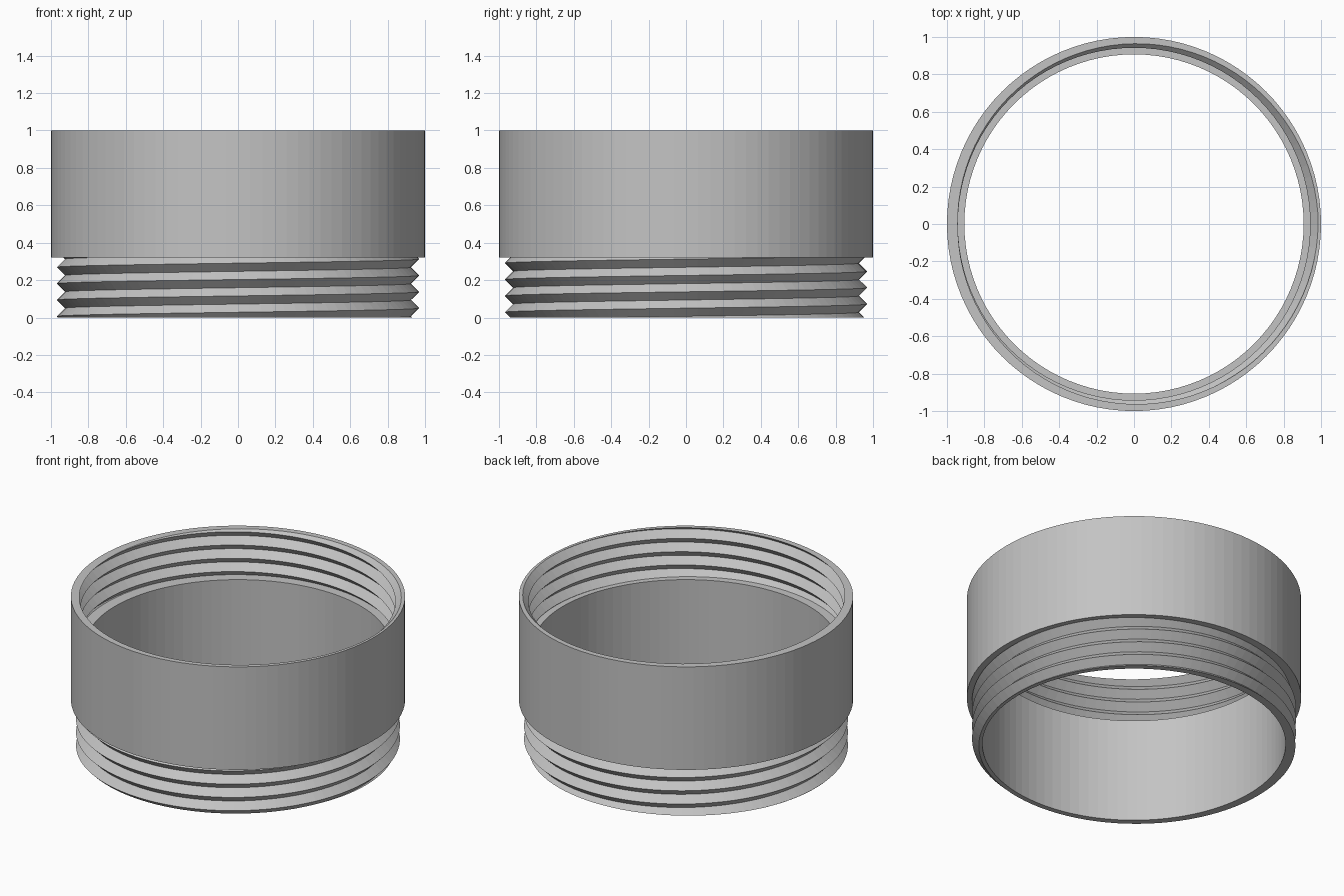
import bpy, bmesh
from math import cos, sin, pi

cube = bpy.data.objects.get("Cube")
if cube:
    bpy.data.objects.remove(cube)

SEGMENTS = 96
PITCH = 0.0875
CREST = 0.225              # height of an outer thread crest at angle zero
BORE = 0.907
COLLAR = 1.0
NECK_TOP, LEDGE, TOP = 0.32, 0.687, 1.0


def thread(angle, low, high, root, depth, lift):
    """Zigzag section of a right-handed thread, clipped between two heights."""
    start = CREST + lift + PITCH * angle / (2 * pi)
    first = int((low - start) / PITCH) * 2 - 6
    base = int((low - CREST - lift) / PITCH) * 2 - 6
    first = base           # same count for every column
    points = []
    for k in range(first, first + 20):
        z = min(max(start + k * PITCH / 2, low), high)
        phase = ((z - start) / PITCH) % 1.0
        points.append((root + depth * abs(2 * phase - 1), z))
    return points


def section(angle):
    """Closed wall section: bore, outer thread, collar, inner thread."""
    outer = thread(angle, 0.0, NECK_TOP, 0.925, 0.044, 0.0)
    inner = thread(angle, LEDGE, TOP, 0.942, 0.043, LEDGE)
    return ([(BORE, 0.0)] + outer + [(COLLAR, NECK_TOP), (COLLAR, TOP)]
            + inner[::-1] + [(BORE, LEDGE)])


# Sweep the section round the axis; the seam is welded afterwards
bm = bmesh.new()
columns = []
for i in range(SEGMENTS + 1):
    a = 2 * pi * i / SEGMENTS
    columns.append([bm.verts.new((r * cos(a), r * sin(a), z))
                    for r, z in section(a)])
for here, there in zip(columns, columns[1:]):
    count = len(here)
    for j in range(count):
        n = (j + 1) % count
        bm.faces.new((here[j], there[j], there[n], here[n]))
bmesh.ops.remove_doubles(bm, verts=bm.verts, dist=0.00005)
bmesh.ops.recalc_face_normals(bm, faces=bm.faces)

mesh = bpy.data.meshes.new("threaded_ring")
bm.to_mesh(mesh)
bm.free()
ring = bpy.data.objects.new("threaded_ring", mesh)
bpy.context.collection.objects.link(ring)

# Single plain grey
grey = bpy.data.materials.new("light_grey")
grey.use_nodes = True
colour = (0.55, 0.55, 0.55, 1.0)
grey.diffuse_color = colour
grey.node_tree.nodes["Principled BSDF"].inputs["Base Color"].default_value = colour
mesh.materials.append(grey)
